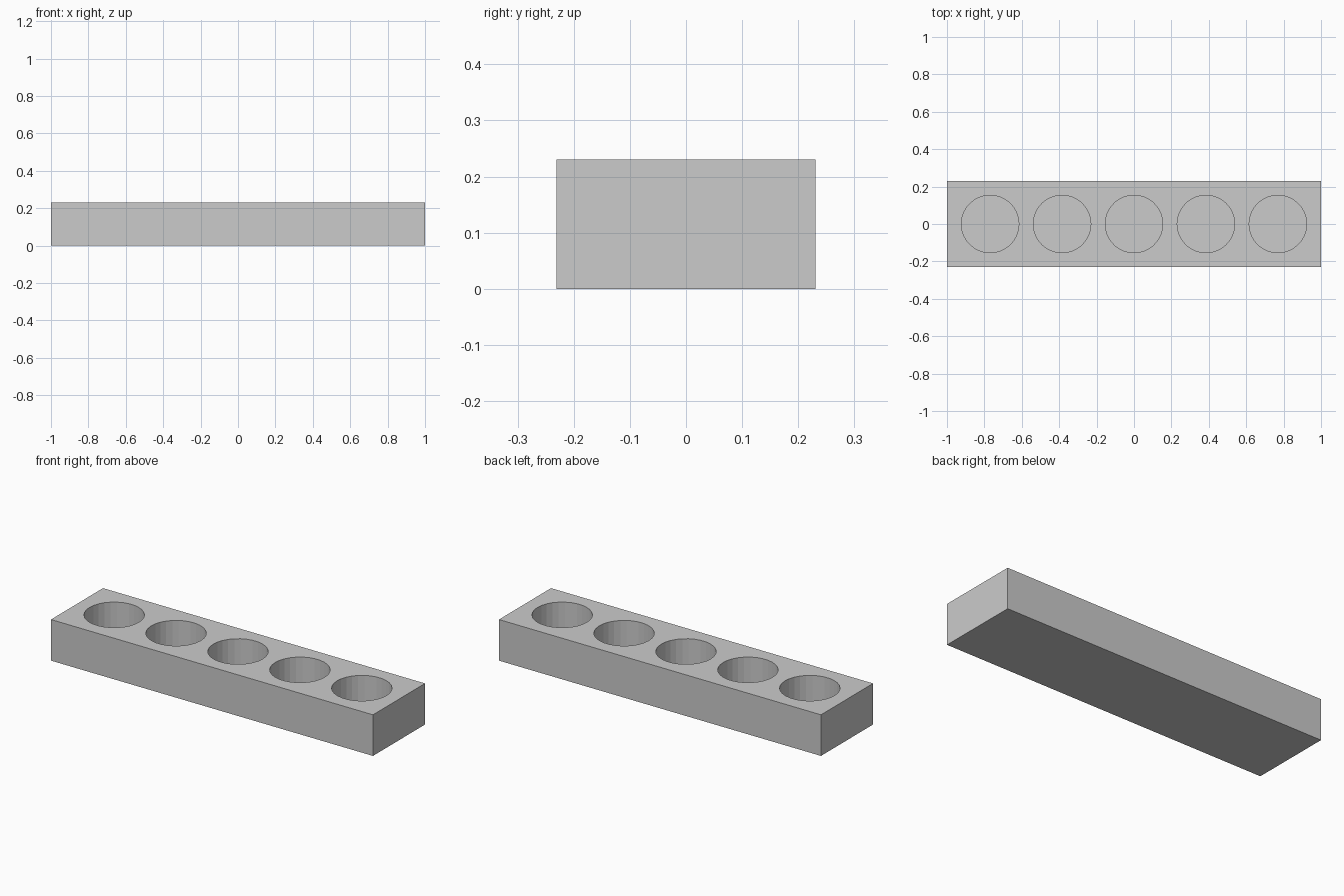
import bpy, bmesh, math
from mathutils import Matrix

if "Cube" in bpy.data.objects:
    bpy.data.objects.remove(bpy.data.objects["Cube"])

U = 2 / 130                      # model is laid out on a 130 x 30 x 15 grid
LENGTH, WIDTH, HEIGHT = 130 * U, 30 * U, 15 * U
RADIUS, DEPTH, PITCH, COUNT = 10 * U, 10 * U, 25 * U, 5


def make_object(name, bm):
    mesh = bpy.data.meshes.new(name)
    bm.to_mesh(mesh)
    bm.free()
    obj = bpy.data.objects.new(name, mesh)
    bpy.context.collection.objects.link(obj)
    return obj


# Solid block standing on the ground
bm = bmesh.new()
bmesh.ops.create_cube(bm, size=1, matrix=Matrix.Translation((0, 0, HEIGHT / 2))
                      @ Matrix.Diagonal((LENGTH, WIDTH, HEIGHT, 1)))
block = make_object("holder_block", bm)

# Row of round pocket cutters, poking out above the top face
bm = bmesh.new()
cut_height = DEPTH + 0.1
for i in range(COUNT):
    x = (i - (COUNT - 1) / 2) * PITCH
    place = Matrix.Translation((x, 0, HEIGHT - DEPTH + cut_height / 2))
    bmesh.ops.create_cone(bm, cap_ends=True, segments=30, radius1=RADIUS,
                          radius2=RADIUS, depth=cut_height,
                          matrix=place @ Matrix.Rotation(math.pi / 2, 4, 'Z'))
cutter = make_object("pocket_cutter", bm)
cutter.hide_render = True

# Cut the blind pockets
cut = block.modifiers.new("pockets", 'BOOLEAN')
cut.operation = 'DIFFERENCE'
cut.solver = 'EXACT'
cut.object = cutter
bpy.context.view_layer.objects.active = block
bpy.ops.object.modifier_apply(modifier=cut.name)
bpy.data.objects.remove(cutter)
